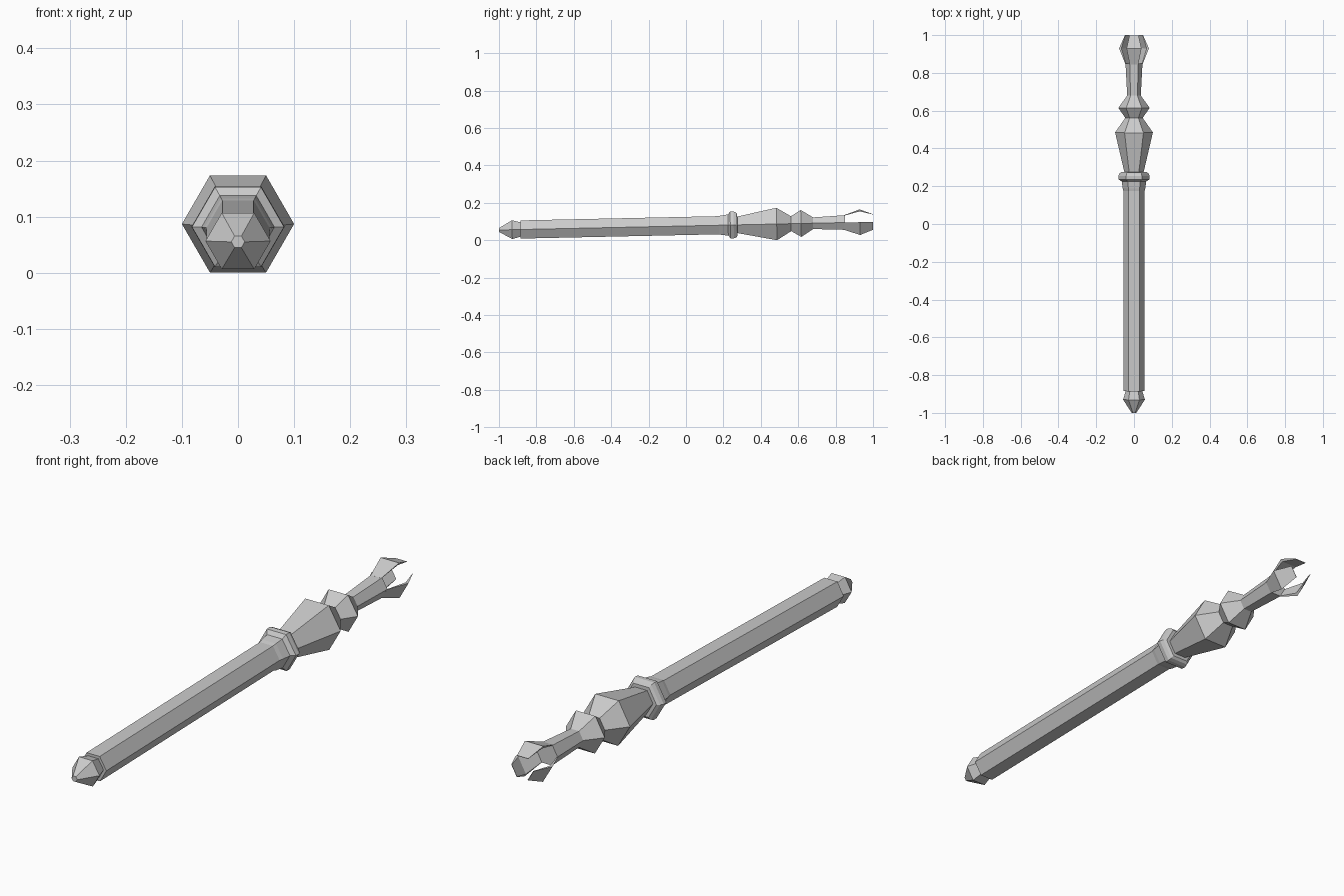
import bpy, bmesh
from math import sin, cos, pi, atan
from mathutils import Matrix

cube = bpy.data.objects.get("Cube")
if cube:
    bpy.data.objects.remove(cube)

metal = bpy.data.materials.new("plain_grey")
metal.use_nodes = True
GREY = (0.6, 0.6, 0.6, 1)
metal.diffuse_color = GREY
metal.node_tree.nodes["Principled BSDF"].inputs["Base Color"].default_value = GREY

# The whole staff leans slightly upwards towards its back end
SLOPE = 0.0215
LEAN = Matrix.Translation((0, 0, 0.0766)) @ Matrix.Rotation(atan(SLOPE), 4, 'X')


def loft(name, rings):
    """Skin a list of closed rings and cap both ends."""
    bm = bmesh.new()
    loops = [[bm.verts.new(p) for p in ring] for ring in rings]
    n = len(loops[0])
    for a, b in zip(loops, loops[1:]):
        for i in range(n):
            j = (i + 1) % n
            bm.faces.new((a[i], a[j], b[j], b[i]))
    bm.faces.new(loops[0])
    bm.faces.new(loops[-1])
    bmesh.ops.recalc_face_normals(bm, faces=bm.faces)
    mesh = bpy.data.meshes.new(name)
    bm.to_mesh(mesh)
    bm.free()
    mesh.materials.append(metal)
    obj = bpy.data.objects.new(name, mesh)
    obj.matrix_world = LEAN
    bpy.context.collection.objects.link(obj)


def corner(r, y, k):
    """Corner k of a flat-topped hexagon of radius r."""
    return (r * cos(k * pi / 3), y, r * sin(k * pi / 3))


def hex_part(name, profile):
    loft(name, [[corner(r, y, k) for k in range(6)] for y, r in profile])


# Turned six-sided parts: (position along the staff, radius)
hex_part("pommel", [(-1, 0.012), (-0.93, 0.058), (-0.885, 0.044)])
hex_part("shaft", [(-0.885, 0.056), (0.18, 0.056)])
hex_part("collar", [(0.175, 0.056), (0.19, 0.06), (0.225, 0.065), (0.237, 0.082),
                    (0.255, 0.083), (0.268, 0.077), (0.275, 0.066)])
hex_part("large_bulb", [(0.27, 0.05), (0.485, 0.1), (0.562, 0.046)])
hex_part("small_bulb", [(0.562, 0.046), (0.615, 0.083), (0.68, 0.036)])
hex_part("neck", [(0.68, 0.036), (0.85, 0.045)])

# Three bent prongs on alternate sides: (position, outer radius, inner radius)
PRONG = [(0.845, 0.045, 0.042), (0.93, 0.079, 0.067), (1, 0.048, 0.046)]
for side, k in (("top", 1), ("right", 3), ("left", 5)):
    loft(side + "_prong", [[corner(outer, y, k), corner(outer, y, k + 1),
                            corner(inner, y, k + 1), corner(inner, y, k)]
                           for y, outer, inner in PRONG])
